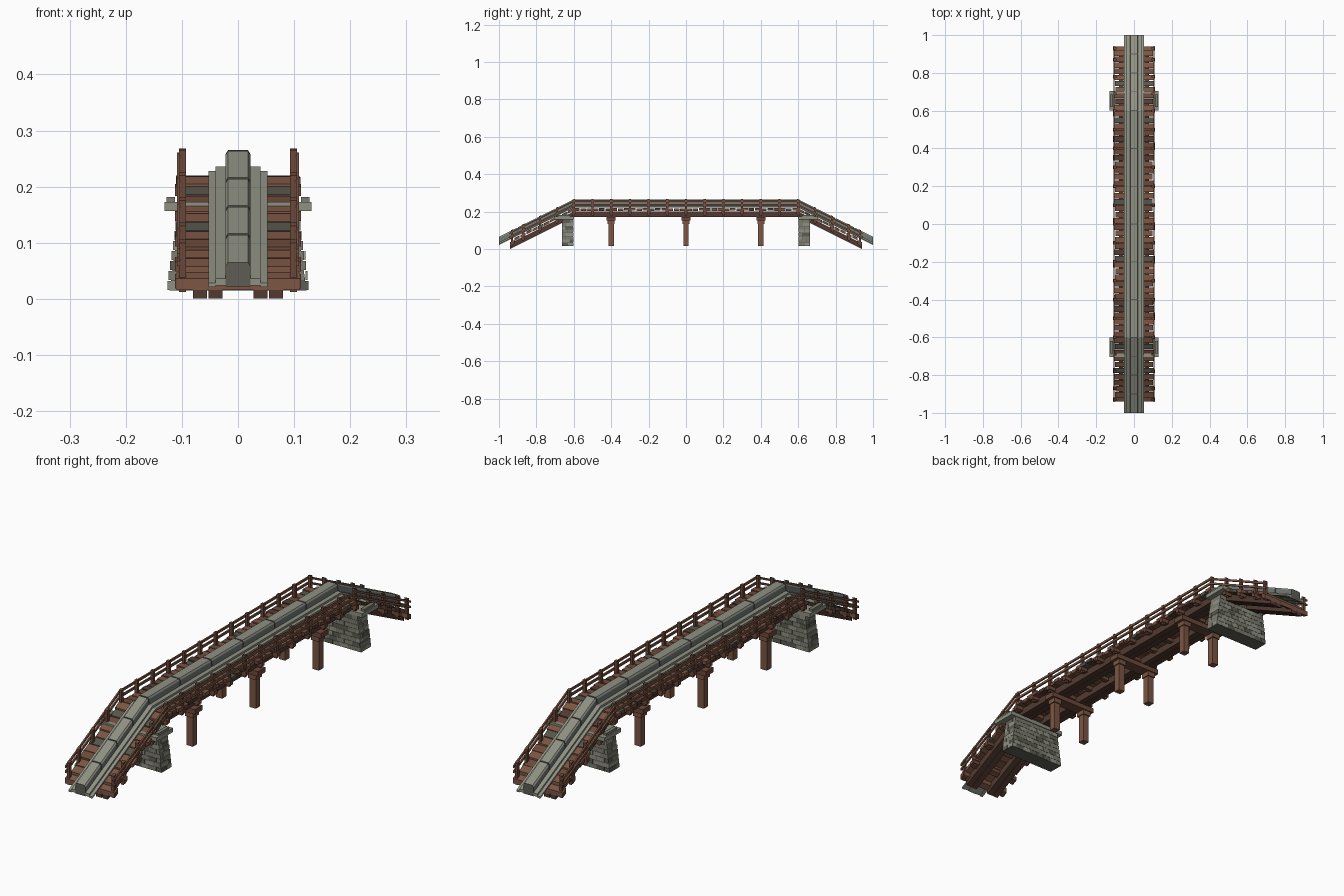
import bpy, bmesh, random

random.seed(4)
cube = bpy.data.objects.get("Cube")
if cube:
    bpy.data.objects.remove(cube)

KNEE, SLOPE, RAMP_END = 0.6, 0.5, 0.94


def material(name, rgb):
    m = bpy.data.materials.new(name)
    m.use_nodes = True
    m.diffuse_color = (*rgb, 1)
    m.node_tree.nodes["Principled BSDF"].inputs["Base Color"].default_value = (*rgb, 1)
    return m


WOOD = material("brown wood", (0.20, 0.092, 0.056))
WOOD_MID = material("red brown wood", (0.15, 0.066, 0.042))
WOOD_DARK = material("dark brown wood", (0.085, 0.042, 0.03))
WOOD_GREY = material("weathered grey wood", (0.095, 0.09, 0.07))
STONE = material("pale stone", (0.28, 0.285, 0.23))
STONE_MID = material("grey stone", (0.2, 0.2, 0.16))
STONE_DARK = material("dark stone", (0.11, 0.11, 0.088))
SLATE = material("slate side", (0.17, 0.195, 0.185))


def drop(y):
    return -SLOPE * max(0, abs(y) - KNEE)


class Part:
    """One object made of prisms that run along y and follow the ramps."""

    def __init__(self, name, *mats):
        self.name, self.mats, self.bm = name, mats, bmesh.new()

    def prism(self, profile, y0, y1, mat=0, follow=True):
        rings = []
        for y in (y0, y1):
            dz = drop(y) if follow else 0
            rings.append([self.bm.verts.new((x, y, z + dz)) for x, z in profile])
        a, b = rings
        faces = [self.bm.faces.new(a), self.bm.faces.new(b[::-1])]
        for i in range(len(a)):
            j = (i + 1) % len(a)
            faces.append(self.bm.faces.new((a[j], a[i], b[i], b[j])))
        for f in faces:
            f.material_index = mat

    def box(self, x0, x1, y0, y1, z0, z1, mat=0, follow=True):
        self.prism([(x0, z0), (x1, z0), (x1, z1), (x0, z1)], y0, y1, mat, follow)

    def run(self, x0, x1, end, z0, z1, mat=0):
        # full-length member bent at both knees
        for a, b in ((-end, -KNEE), (-KNEE, KNEE), (KNEE, end)):
            self.box(x0, x1, a, b, z0, z1, mat)

    def done(self, rule=None):
        bmesh.ops.recalc_face_normals(self.bm, faces=self.bm.faces)
        if rule:
            for f in self.bm.faces:
                rule(f)
        me = bpy.data.meshes.new(self.name)
        self.bm.to_mesh(me)
        self.bm.free()
        for m in self.mats:
            me.materials.append(m)
        ob = bpy.data.objects.new(self.name, me)
        bpy.context.collection.objects.link(ob)


# Raised centre beam, laid in segments with dark joints
half = [0.2, 0.4, 0.6, 0.7, 0.8, 0.9, 1.0]
stations = [-y for y in reversed(half)] + [0] + half
beam = Part("centre_beam", STONE, SLATE, STONE_DARK)
section = [(-0.022, 0.222), (0.022, 0.222), (0.022, 0.258),
           (0.018, 0.265), (-0.018, 0.265), (-0.022, 0.258)]
for a, b in zip(stations, stations[1:]):
    g0 = 0 if a == -1 else 0.0025
    g1 = 0 if b == 1 else 0.0025
    beam.prism(section, a + g0, b - g1)


def beam_rule(f):
    if abs(f.normal.x) > 0.95:
        f.material_index = 1
    elif abs(f.normal.y) > 0.9:
        f.material_index = 2


beam.done(beam_rule)
joint = Part("beam_joint_core", STONE_DARK)
joint.run(-0.02, 0.02, 0.995, 0.224, 0.261)
joint.done()

# Stepped strips on both sides of the beam
strips = Part("side_strips", STONE)
for s in (-1, 1):
    strips.run(s * 0.021, s * 0.04, 1.0, 0.224, 0.236)
    strips.run(s * 0.04, s * 0.053, 1.0, 0.221, 0.228)
strips.done()

# Deck planks of uneven length and tone
planks = Part("deck_planks", WOOD, WOOD_MID, WOOD_DARK, WOOD_GREY)


def lay(y0, y1, count):
    pitch = (y1 - y0) / count
    for i in range(count):
        y = y0 + i * pitch
        z = 0.218 + random.uniform(-0.002, 0.002)
        planks.box(-random.uniform(0.098, 0.111), random.uniform(0.098, 0.111),
                   y + 0.002, y + pitch - 0.002, z - 0.014, z,
                   random.choice((0, 0, 0, 1, 1, 2, 3)))


lay(-RAMP_END + 0.02, -KNEE, 10)
lay(-KNEE, KNEE, 36)
lay(KNEE, RAMP_END - 0.02, 10)
for s in (-1, 1):
    planks.box(-0.11, 0.11, s * (RAMP_END - 0.022), s * RAMP_END, 0.186, 0.206)
planks.done()

# Four long stringers under the deck
stringers = Part("stringers", WOOD_DARK)
for s in (-1, 1):
    for x in (0.04, 0.0675):
        stringers.run(s * (x - 0.0125), s * (x + 0.0125), RAMP_END, 0.171, 0.2)
stringers.done()

# Posts, joists and rails
ramp_posts = [0.69, 0.78, 0.87, 0.93]
post_ys = [i / 10 for i in range(-6, 7)] + ramp_posts + [-y for y in ramp_posts]
joists = Part("joists", WOOD_MID)
posts = Part("railing_posts", WOOD_MID)
for y in post_ys:
    joists.box(-0.112, 0.112, y - 0.009, y + 0.009, 0.188, 0.205)
    for s in (-1, 1):
        posts.box(s * 0.093, s * 0.105, y - 0.006, y + 0.006, 0.18, 0.268)
joists.done()
posts.done()

rails = Part("railings", WOOD)
for s in (-1, 1):
    for z in (0.235, 0.256):
        rails.run(s * 0.103, s * 0.109, RAMP_END + 0.003, z - 0.0045, z + 0.0045)
rails.done()

# Timber trestles
trestles = Part("trestles", WOOD, WOOD_MID)
for y in (-0.4, 0, 0.4):
    trestles.box(-0.105, 0.105, y - 0.024, y + 0.024, 0.152, 0.172, 1)
    for s in (-1, 1):
        x = s * 0.075
        trestles.box(x - 0.014, x + 0.014, y - 0.014, y + 0.014, 0.015, 0.155)
        trestles.box(x - 0.018, x + 0.018, y - 0.019, y + 0.019, 0.133, 0.152)
trestles.done()

# Stone abutments: a tapered core faced with staggered courses of blocks
COURSES, Z0, Z1 = 8, 0.015, 0.157
for name, s in (("front_abutment", -1), ("back_abutment", 1)):
    wall = Part(name, STONE, STONE_MID, STONE_DARK)
    yc = s * 0.633
    wall.prism([(-0.122, Z0), (0.122, Z0), (0.103, Z1), (-0.103, Z1)],
               yc - 0.03, yc + 0.03, 2, False)
    h = (Z1 - Z0) / COURSES
    for c in range(COURSES):
        z = Z0 + c * h
        width = 0.127 - 0.02 * c / COURSES
        cuts = [-width] + [(i + 0.5 * (c % 2)) * 0.034 - 0.102 for i in range(7)] + [width]
        cuts = [x for x in cuts if abs(x) <= width]
        for x0, x1 in zip(cuts, cuts[1:]):
            split = yc + random.choice((-0.012, 0, 0.012))
            for y0, y1 in ((yc - 0.032, split), (split, yc + 0.032)):
                wall.box(x0 + 0.001, x1 - 0.001, y0 + 0.001, y1 - 0.001,
                         z + 0.0008, z + h - 0.0008,
                         random.choice((0, 1, 1, 2)), False)
    # capping slabs
    y0, y1 = sorted((s * 0.6, s * 0.705))
    wall.box(-0.131, 0.131, y0, y1, Z1, 0.173, 0, False)
    for side in (-1, 1):
        wall.box(side * 0.112, side * 0.127, y0 + 0.02, y1 - 0.02, 0.173, 0.182, 1, False)
    wall.done()
